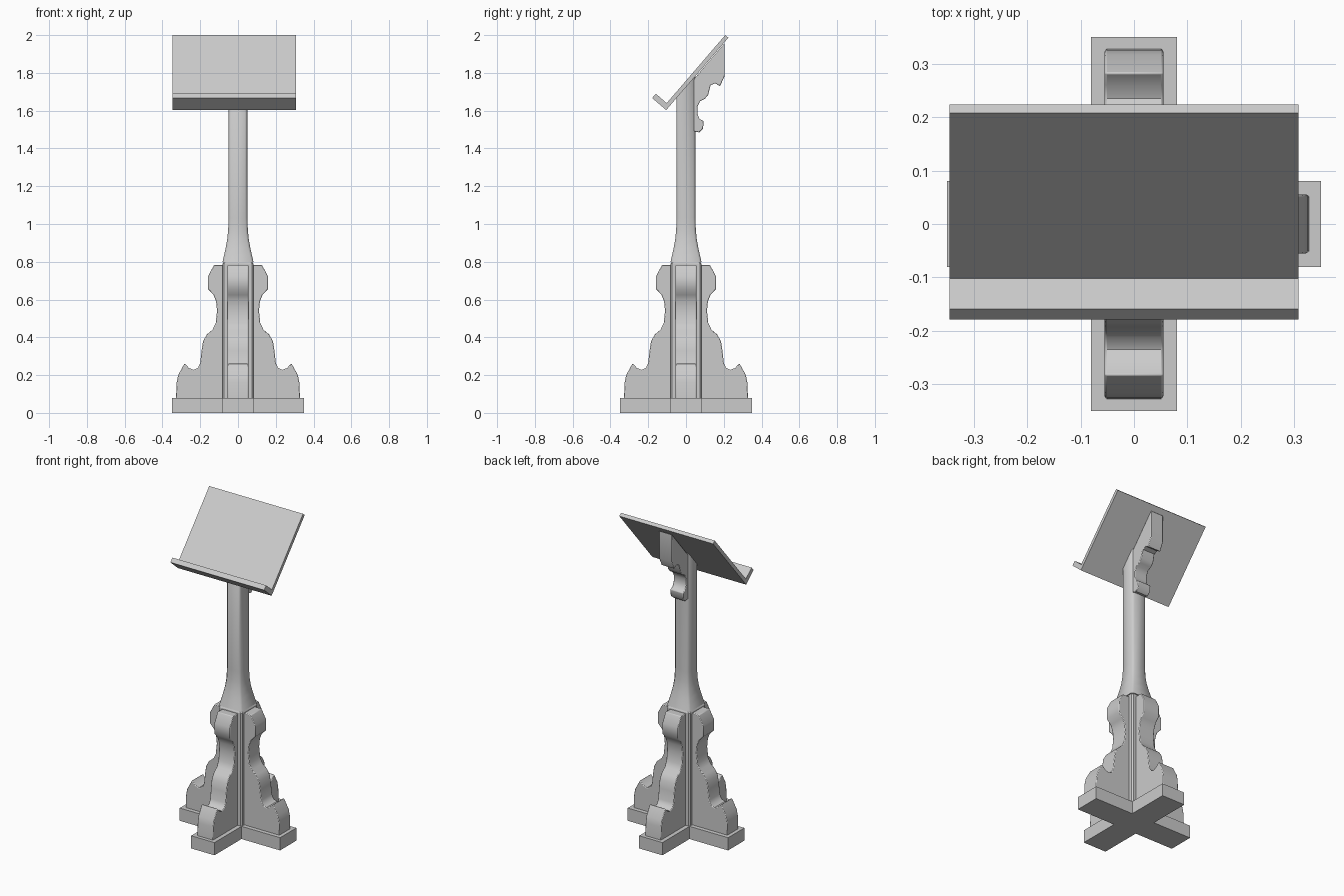
import bpy, bmesh, math
from mathutils import Matrix, Vector

cube = bpy.data.objects.get("Cube")
if cube:
    bpy.data.objects.remove(cube, do_unlink=True)

stone = bpy.data.materials.new("pale_grey")
stone.use_nodes = True
grey = (0.6, 0.6, 0.6, 1)
stone.diffuse_color = grey
stone.node_tree.nodes["Principled BSDF"].inputs["Base Color"].default_value = grey


def finish(name, bm, smooth=None, bevel=0):
    """Turn a bmesh into a named object, with optional bevel and smoothing."""
    bmesh.ops.recalc_face_normals(bm, faces=bm.faces)
    mesh = bpy.data.meshes.new(name)
    bm.to_mesh(mesh)
    bm.free()
    mesh.materials.append(stone)
    ob = bpy.data.objects.new(name, mesh)
    bpy.context.collection.objects.link(ob)
    if bevel:
        mod = ob.modifiers.new("soft_edges", "BEVEL")
        mod.width = bevel
        mod.segments = 2
        mod.limit_method = "ANGLE"
        mod.angle_limit = math.radians(60)
    if smooth:
        bpy.ops.object.select_all(action="DESELECT")
        ob.select_set(True)
        bpy.context.view_layer.objects.active = ob
        bpy.ops.object.shade_smooth_by_angle(angle=math.radians(smooth))
    return ob


def extrude(name, outline, x0, x1, turn=0, **kw):
    """Extrude a (y, z) outline along x, then turn it about z."""
    bm = bmesh.new()
    face = bm.faces.new([bm.verts.new((x0, y, z)) for y, z in outline])
    new = bmesh.ops.extrude_face_region(bm, geom=[face])["geom"]
    moved = [v for v in new if isinstance(v, bmesh.types.BMVert)]
    bmesh.ops.translate(bm, verts=moved, vec=(x1 - x0, 0, 0))
    bmesh.ops.transform(bm, matrix=Matrix.Rotation(turn, 4, "Z"), verts=bm.verts)
    return finish(name, bm, **kw)


def ring(half, cut):
    """Square section with trimmed corners."""
    a = half - cut
    corners = [(half, a), (a, half)]
    return [Matrix.Rotation(k * math.pi / 2, 2) @ Vector(c)
            for k in range(4) for c in corners]


def loft(name, sections, top=None, **kw):
    """Skin square sections (half, corner cut, z); top gives a sloping cut."""
    bm = bmesh.new()
    rows = [[bm.verts.new((p.x, p.y, z)) for p in ring(h, c)] for h, c, z in sections]
    if top:
        for v in rows[-1]:
            v.co.z = top(v.co.y)
    for low, high in zip(rows, rows[1:]):
        for i in range(8):
            j = (i + 1) % 8
            bm.faces.new((low[i], low[j], high[j], high[i]))
    bm.faces.new(rows[0])
    bm.faces.new(rows[-1])
    return finish(name, bm, **kw)


# Cross-shaped plinth
bm = bmesh.new()
arm, width = 0.35, 0.081
plan = [(width, -arm), (width, -width), (arm, -width)]
plan = [Matrix.Rotation(k * math.pi / 2, 2) @ Vector(p) for k in range(4) for p in plan]
face = bm.faces.new([bm.verts.new((p.x, p.y, 0)) for p in plan])
up = bmesh.ops.extrude_face_region(bm, geom=[face])["geom"]
bmesh.ops.translate(bm, verts=[v for v in up if isinstance(v, bmesh.types.BMVert)],
                    vec=(0, 0, 0.08))
finish("plinth", bm)

# Square pedestal and flared shaft, cut to the slope of the board
slope = math.radians(49.3)
foot = Vector((-0.105, 1.603))
loft("pedestal", [(0.082, 0.008, 0.07), (0.082, 0.008, 0.79), (0.076, 0.008, 0.80)])
loft("shaft", [(0.082, 0.012, 0.80), (0.075, 0.012, 0.83), (0.066, 0.012, 0.87),
               (0.057, 0.012, 0.92), (0.052, 0.012, 0.97), (0.05, 0.012, 1.03),
               (0.05, 0.012, 1.7)],
     top=lambda y: foot.y + (y - foot.x) * math.tan(slope) + 0.005, smooth=50)

# Four scrolled brackets around the pedestal
scroll = [(0.06, 0.783), (0.127, 0.783), (0.158, 0.725), (0.158, 0.655), (0.13, 0.625),
          (0.116, 0.59), (0.111, 0.54), (0.118, 0.475), (0.135, 0.44), (0.165, 0.415),
          (0.185, 0.38), (0.193, 0.33), (0.2, 0.265), (0.212, 0.238), (0.235, 0.228),
          (0.26, 0.238), (0.283, 0.262), (0.317, 0.2), (0.325, 0.16), (0.328, 0.075),
          (0.06, 0.075)]
for side, k in (("back", 0), ("right", 1), ("front", 2), ("left", 3)):
    extrude(side + "_bracket", scroll, -0.055, 0.055, turn=k * math.pi / 2,
            smooth=45, bevel=0.004)

# Scrolled support behind the board
support = [(0.04, 1.765), (0.205, 1.958), (0.205, 1.785), (0.18, 1.73), (0.155, 1.745),
           (0.13, 1.735), (0.118, 1.685), (0.1, 1.663), (0.074, 1.65), (0.06, 1.62),
           (0.06, 1.585), (0.072, 1.555), (0.094, 1.545), (0.09, 1.505), (0.07, 1.485),
           (0.04, 1.49)]
extrude("board_support", support, -0.045, 0.045, smooth=45, bevel=0.004)

# Sloping board with a lip along its lower edge
along = Vector((math.cos(slope), math.sin(slope)))
out = Vector((-along.y, along.x))
shape = [(0, 0), (0.505, 0), (0.505, 0.022), (0.03, 0.022), (0.03, 0.098), (0, 0.098)]
extrude("reading_board", [foot + along * a + out * b for a, b in shape], -0.346, 0.308)
